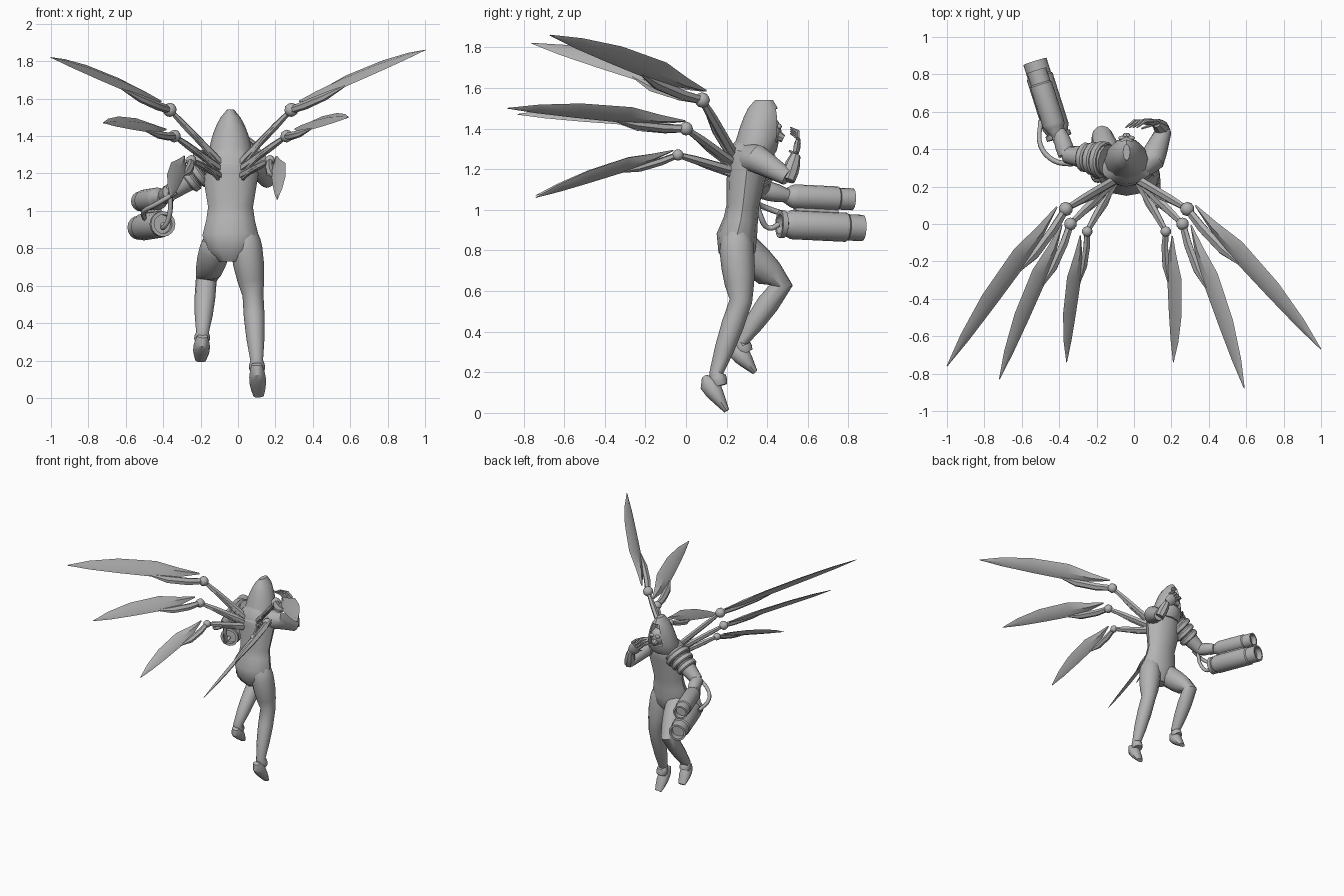
import bpy, bmesh, math
from mathutils import Vector

cube = bpy.data.objects.get("Cube")
if cube:
    bpy.data.objects.remove(cube, do_unlink=True)

grey = bpy.data.materials.new("plain grey")
grey.use_nodes = True
colour = (0.45, 0.45, 0.45, 1)
grey.diffuse_color = colour
grey.node_tree.nodes["Principled BSDF"].inputs["Base Color"].default_value = colour

SIDE, UP = Vector((1, 0, 0)), Vector((0, 0, 1))
CENTRE_X = -0.04


def finish(name, bm):
    bmesh.ops.recalc_face_normals(bm, faces=bm.faces)
    for face in bm.faces:
        face.smooth = True
    mesh = bpy.data.meshes.new(name)
    bm.to_mesh(mesh)
    bm.free()
    mesh.set_sharp_from_angle(angle=math.radians(35))
    mesh.materials.append(grey)
    bpy.context.collection.objects.link(bpy.data.objects.new(name, mesh))


def loft(name, rings, sides=12, ref=SIDE, axis=None, edit=None):
    """Skin elliptical rings, each (centre, radius along ref, other radius)."""
    bm = bmesh.new()
    centres = [Vector(ring[0]) for ring in rings]
    loops = []
    for i, (_, wide, deep) in enumerate(rings):
        before, after = centres[max(i - 1, 0)], centres[min(i + 1, len(rings) - 1)]
        tangent = (axis or (after - before)).normalized()
        u = (ref - tangent * ref.dot(tangent)).normalized()
        v = tangent.cross(u)
        angles = [math.tau * k / sides for k in range(sides)]
        loops.append([bm.verts.new(centres[i] + u * math.cos(a) * wide + v * math.sin(a) * deep)
                      for a in angles])
    for lower, upper in zip(loops, loops[1:]):
        for k in range(sides):
            n = (k + 1) % sides
            bm.faces.new((lower[k], lower[n], upper[n], upper[k]))
    bm.faces.new(loops[0][::-1])
    bm.faces.new(loops[-1])
    if edit:
        bmesh.ops.recalc_face_normals(bm, faces=bm.faces)
        edit(bm)
    finish(name, bm)


def limb(name, joints, radii, bulge=0.0, flat=1.0, sides=12, ref=SIDE):
    """Run a tapering limb through its joints, swelling between each pair."""
    joints = [Vector(j) for j in joints]
    steps = 3
    rings = []
    for i in range(len(joints) - 1):
        for k in range(steps):
            t = k / steps
            r = radii[i] * (1 - t) + radii[i + 1] * t + bulge * math.sin(math.pi * t)
            rings.append((joints[i].lerp(joints[i + 1], t), r, r * flat))
    rings.append((joints[-1], radii[-1], radii[-1] * flat))
    loft(name, rings, sides, ref)


def ball(name, centre, size):
    bm = bmesh.new()
    bmesh.ops.create_icosphere(bm, subdivisions=2, radius=1)
    bmesh.ops.scale(bm, vec=size, verts=bm.verts)
    bmesh.ops.translate(bm, vec=centre, verts=bm.verts)
    finish(name, bm)


def hose(name, points):
    curve = bpy.data.curves.new(name, "CURVE")
    curve.dimensions = "3D"
    curve.bevel_depth = 0.014
    curve.bevel_resolution = 1
    curve.resolution_u = 4
    curve.use_fill_caps = True
    spline = curve.splines.new("BEZIER")
    spline.bezier_points.add(len(points) - 1)
    for handle, point in zip(spline.bezier_points, points):
        handle.co = point
        handle.handle_left_type = handle.handle_right_type = "AUTO"
    curve.materials.append(grey)
    bpy.context.collection.objects.link(bpy.data.objects.new(name, curve))


def open_hood(bm):
    """Sink the forward faces of the hood to form its opening."""
    front = [f for f in bm.faces
             if f.normal.y > 0.8 and 1.33 < f.calc_center_median().z < 1.49]
    bmesh.ops.inset_region(bm, faces=front, thickness=0.01, depth=-0.03)


# Torso from crotch to neck: depth, height, half width, half depth
torso = [(.25, .73, .06, .05), (.25, .79, .13, .09), (.25, .87, .15, .1), (.27, .95, .13, .085),
         (.28, 1.02, .12, .08), (.3, 1.2, .15, .1), (.31, 1.28, .14, .1), (.33, 1.34, .07, .07)]
loft("torso", [((CENTRE_X, y, z), wide, deep) for y, z, wide, deep in torso])

# Hood as a rounded dome leaning forward, with a masked face inside
hood = []
for step in range(8):
    t = step / 7.2
    fall = math.cos(t * math.pi / 2)
    centre = (CENTRE_X, .31 + .075 * math.sqrt(t), 1.25 + .3 * t)
    hood.append((centre, .12 * fall ** .6, .11 * fall ** .3))
loft("hood", hood, axis=UP, edit=open_hood)
face = Vector((CENTRE_X, .4, 1.39))
ball("face", face, (.06, .07, .08))
limb("mask_snout", [face, face + Vector((0, .08, -.04))], [.05, .018], sides=8)
for offset in (-.025, .025):
    ball("goggle", face + Vector((offset, .06, .02)), (.02, .012, .014))


# Legs and feet, the right one lifted
def leg(side, hip, thigh, knee, ankle, toe, heel_back):
    ankle, toe = Vector(ankle), Vector(toe)
    limb(side + "_leg", [hip, thigh, knee, ankle, ankle.lerp(toe, .35)],
         [.05, .085, .056, .034, .036], bulge=.008)
    heel = ankle - Vector((0, heel_back, .02))
    foot = []
    for step in range(6):
        t = step / 5
        width = .028 + .017 * math.sin(math.pi * t)
        depth = .014 + .034 * math.sin(math.pi * math.sqrt(t))
        foot.append((heel.lerp(toe, t), width, depth))
    loft(side + "_foot", foot)


leg("left", (.03, .25, .92), (.045, .25, .8), (.08, .27, .55), (.1, .15, .2), (.11, .2, .01), .06)
leg("right", (-.09, .25, .87), (-.12, .29, .8), (-.17, .47, .63), (-.19, .27, .35),
    (-.2, .34, .2), .035)

# Raised left arm with curled fingers
elbow, wrist = Vector((.16, .5, 1.16)), Vector((.12, .54, 1.27))
palm_end = Vector((.06, .55, 1.33))
limb("left_upper_arm", [(0, .3, 1.25), (.1, .35, 1.25), elbow], [.08, .07, .042], ref=UP)
limb("left_forearm", [elbow - UP * .015, wrist], [.036, .024], bulge=.01, sides=8)
limb("left_palm", [wrist, palm_end], [.028, .038], bulge=.01, flat=.4, sides=8)
curl = [Vector((0, 0, 0)), Vector((-.04, 0, .035)), Vector((-.085, -.035, .055))]
for finger in range(4):
    base = palm_end + Vector((.02, 0, .01)) * (finger - 1)
    limb("left_finger", [base + bend for bend in curl], [.011, .01, .004], sides=6)
limb("left_thumb", [wrist, wrist + Vector((-.08, -.03, .02))], [.013, .005], sides=6)

# Lowered right arm with a banded shoulder
shoulder, elbow = Vector((-.14, .34, 1.26)), Vector((-.36, .37, 1.1))
grip = Vector((-.4, .5, 1.07))
limb("right_upper_arm", [shoulder, elbow], [.085, .045], ref=UP)
limb("right_forearm", [elbow, grip], [.045, .032], bulge=.008, ref=UP)
for band in range(3):
    middle = shoulder.lerp(elbow, .14 + .19 * band)
    half = (elbow - shoulder) * .08
    size = .1 - .01 * band
    edges = [(-1, .9), (-.6, 1), (.6, 1), (1, .9)]
    loft("shoulder_band", [(middle + half * e, size * s, size * s) for e, s in edges], 14, UP)

# Twin-tank launcher: each profile gives length and radius as fractions
barrel = Vector((-.13, .41, -.02)).normalized()


def tank(name, start, length, radius, profile):
    rings = [(start + barrel * length * t, radius * r, radius * r) for t, r in profile]
    loft(name, rings, 16, UP, barrel)


upper_start, lower_start = Vector((-.4, .44, 1.07)), Vector((-.4, .46, .93))
muzzle = [(.8, 1), (.82, .9), (1, .9), (1, .7), (.9, .7)]
tank("upper_tank", upper_start, .4, .06, [(0, .5), (.1, .5), (.2, .9), (.25, 1)] + muzzle)
tank("lower_tank", lower_start, .43, .072,
     [(.07, .7), (0, .7), (0, .95), (.06, .95), (.07, .8), (.14, 1)] + muzzle)
middle = (upper_start + lower_start) / 2 + barrel * .2
loft("tank_bracket", [(middle + barrel * e, .05, .025) for e in (-.11, .11)], 4, UP)
hose("outer_hose", [(-.33, .32, 1.1), (-.43, .34, 1.04), (-.5, .42, 1), (-.5, .55, .96)])
hose("inner_hose", [(-.36, .34, 1.1), (-.37, .37, .96), (-.4, .41, .91), lower_start])


# Back limbs: strut, ball joint, sheath and bent blade
def back_limb(label, sign, root, joint, tip, size):
    along = (tip - joint).normalized()
    outward = Vector((-along.y, along.x * sign, 0)).normalized()
    outward.x *= sign
    outward.y = abs(outward.y) if along.x * sign > 0 else -abs(outward.y)
    rise = (UP - along * UP.dot(along)).normalized()
    edge = (outward * .75 + rise * .65).normalized()
    bend = joint.lerp(tip, .34) + edge * .05 * size

    def section(start, end, t, lift, wide, deep):
        return start.lerp(end, t) + edge * lift * size, wide * size, deep * size

    limb(label + "strut", [root, root.lerp(joint, .7), joint], [.026, .024, .016],
         flat=.8, sides=6, ref=edge)
    limb(label + "rod", [root - rise * .03, root.lerp(joint, .5) - edge * .03, joint],
         [.011, .01, .009], sides=6, ref=edge)
    ball(label + "joint", joint, [.038 * size] * 3)
    loft(label + "sheath", [section(joint, bend, 0, 0, .022, .02),
                            section(joint, bend, .35, -.035, .03, .022),
                            section(joint, bend, .8, -.06, .03, .018),
                            section(joint, bend, 1.2, -.06, .004, .004)], 6, edge)
    loft(label + "blade", [section(joint, bend, .08, .055, .006, .005),
                           section(joint, bend, .5, .025, .036, .018),
                           section(bend, tip, 0, .005, .066, .02),
                           section(bend, tip, .42, .016, .06, .018),
                           section(bend, tip, .75, .01, .036, .012),
                           section(bend, tip, 1, 0, .003, .002)], 4, edge)


# Level, joint offset from the spine, left tip, right tip, size
levels = [("upper", (.325, .08, 1.54), (1, -.67, 1.86), (-1, -.76, 1.82), 1),
          ("middle", (.3, 0, 1.4), (.59, -.88, 1.5), (-.72, -.83, 1.47), .9),
          ("lower", (.21, -.04, 1.27), (.21, -.74, 1.06), (-.36, -.74, 1.07), .75)]
for row, (level, (reach, y, z), left_tip, right_tip, size) in enumerate(levels):
    for side, sign, tip in (("left", 1, left_tip), ("right", -1, right_tip)):
        root = Vector((CENTRE_X + sign * .055, .24, 1.26 - .035 * row))
        joint = Vector((CENTRE_X + sign * reach, y, z))
        back_limb(f"{side}_{level}_", sign, root, joint, Vector(tip), size)
